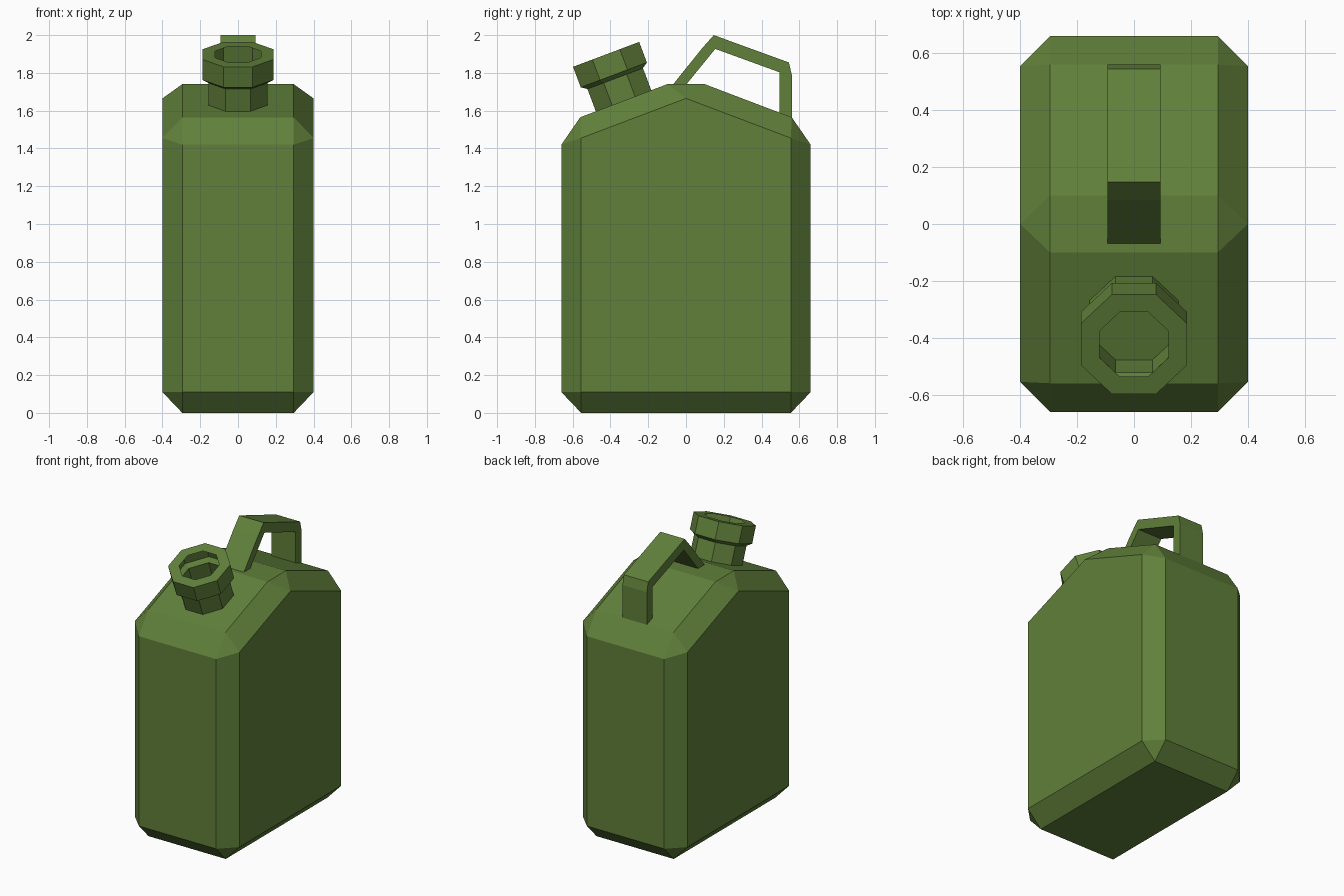
import bpy
import bmesh
import math

if "Cube" in bpy.data.objects:
    bpy.data.objects.remove(bpy.data.objects["Cube"], do_unlink=True)

# Single olive green paint
green = bpy.data.materials.new("olive_green")
green.use_nodes = True
colour = (0.118, 0.216, 0.043, 1.0)
green.diffuse_color = colour
green.node_tree.nodes["Principled BSDF"].inputs["Base Color"].default_value = colour


def make_object(name, bm):
    """Turn a bmesh into a flat shaded, painted object."""
    mesh = bpy.data.meshes.new(name)
    bm.to_mesh(mesh)
    bm.free()
    mesh.materials.append(green)
    obj = bpy.data.objects.new(name, mesh)
    bpy.context.collection.objects.link(obj)
    return obj


def build_body():
    """Chamfered can with a pitched top, hulled from mirrored profiles."""
    core = [(0.555, 0), (0.66, 0.11), (0.66, 1.42), (0.56, 1.565), (0.10, 1.74)]
    side = [(0.555, 0.11), (0.555, 1.455), (0, 1.665)]
    points = set()
    for x, profile in ((0.295, core), (0.40, side)):
        for y, z in profile:
            points |= {(sx * x, sy * y, z) for sx in (-1, 1) for sy in (-1, 1)}
    bm = bmesh.new()
    for p in sorted(points):
        bm.verts.new(p)
    bmesh.ops.convex_hull(bm, input=bm.verts[:])
    bmesh.ops.dissolve_limit(bm, angle_limit=math.radians(3),
                             verts=bm.verts[:], edges=bm.edges[:])
    bmesh.ops.recalc_face_normals(bm, faces=bm.faces[:])
    return make_object("can_body", bm)


def build_handle():
    """Bent strap handle: a side outline extruded across the width."""
    half = 0.093
    outline = [(-0.10, 1.70), (0.085, 1.93), (0.147, 2.0), (0.545, 1.855),
               (0.56, 1.79), (0.56, 1.52), (0.496, 1.52), (0.496, 1.803),
               (0.155, 1.927), (-0.03, 1.70)]
    bm = bmesh.new()
    face = bm.faces.new([bm.verts.new((-half, y, z)) for y, z in outline])
    extruded = bmesh.ops.extrude_face_region(bm, geom=[face], use_keep_orig=True)
    moved = [v for v in extruded["geom"] if isinstance(v, bmesh.types.BMVert)]
    bmesh.ops.translate(bm, verts=moved, vec=(2 * half, 0, 0))
    bmesh.ops.recalc_face_normals(bm, faces=bm.faces[:])
    return make_object("carry_handle", bm)


def build_spout():
    """Open eight sided neck and collar, tilted square to the front slope."""
    sides = 8
    profile = [(0.157, -0.28), (0.157, -0.137), (0.187, -0.116),
               (0.187, 0), (0.121, 0)]
    bm = bmesh.new()
    rings = []
    for apothem, z in profile:
        r = apothem / math.cos(math.pi / sides)
        angles = [(i + 0.5) * math.tau / sides for i in range(sides)]
        rings.append([bm.verts.new((r * math.cos(a), r * math.sin(a), z))
                      for a in angles])
    for low, high in zip(rings, rings[1:]):
        for i in range(sides):
            j = (i + 1) % sides
            bm.faces.new((low[i], low[j], high[j], high[i]))
    spout = make_object("filler_spout", bm)
    spout.location = (0, -0.423, 1.898)
    spout.rotation_euler.x = math.radians(20.6)
    return spout


build_body()
build_handle()
build_spout()
